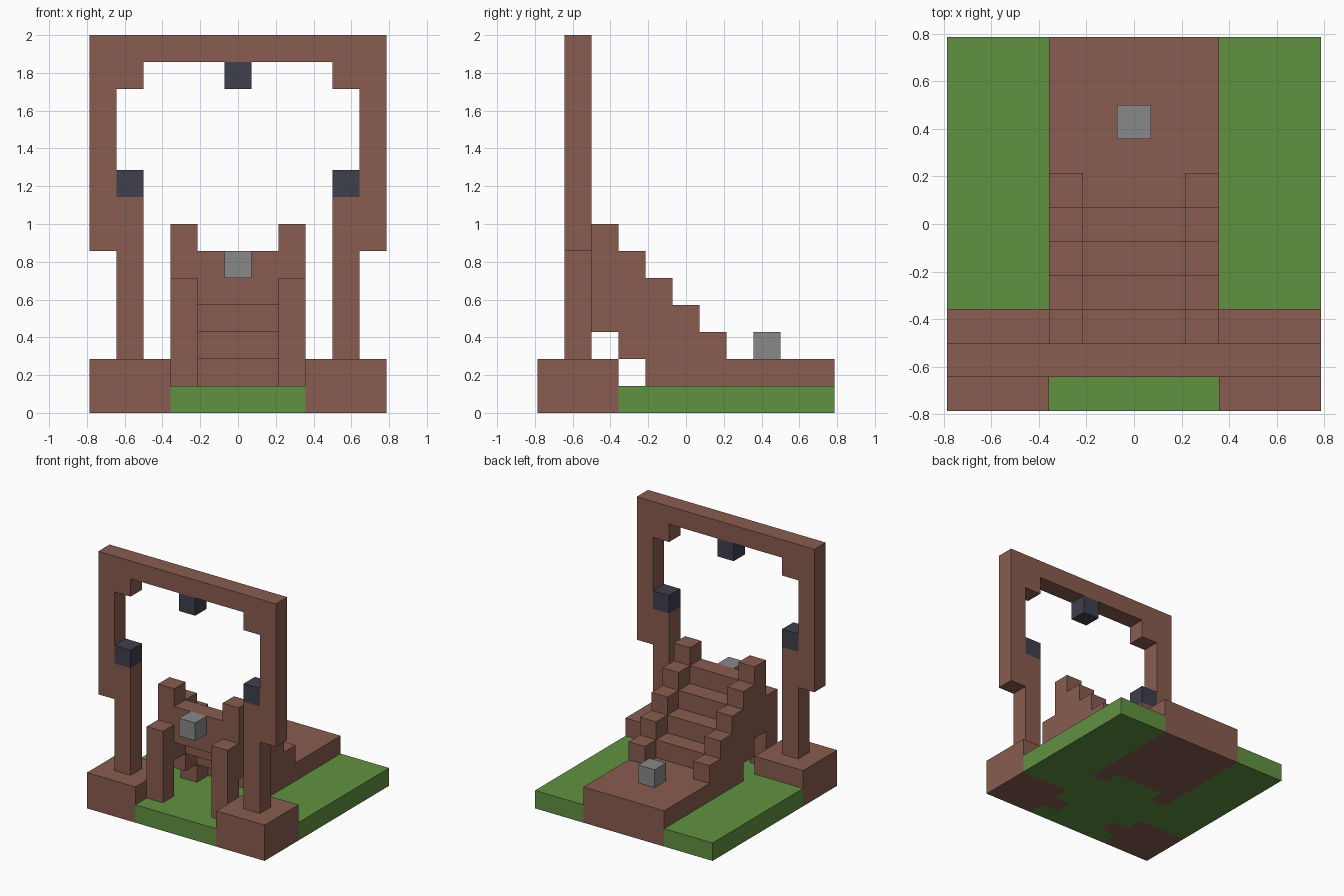
import bpy
import bmesh
from mathutils import Vector

U = 1 / 7    # one block
MID = 5.5    # half the depth, in blocks

cube = bpy.data.objects.get("Cube")
if cube:
    bpy.data.objects.remove(cube, do_unlink=True)


def material(name, color):
    m = bpy.data.materials.new(name)
    m.use_nodes = True
    m.diffuse_color = (*color, 1)
    m.node_tree.nodes["Principled BSDF"].inputs["Base Color"].default_value = (*color, 1)
    return m


BROWN = material("brown_clay", (0.25, 0.108, 0.08))
GREEN = material("grass_green", (0.118, 0.285, 0.053))
GREY = material("stone_grey", (0.25, 0.25, 0.25))
DARK = material("dark_slate", (0.05, 0.05, 0.075))


def extrude(name, outline, axis, start, end, mat):
    """Extrude a flat outline along an axis; x is centred, y and z count from 0."""
    place = {"x": lambda p, d: (d, p[0] - MID, p[1]),
             "y": lambda p, d: (p[0], d - MID, p[1]),
             "z": lambda p, d: (p[0], p[1] - MID, d)}[axis]
    shift = Vector(place((0, 0), end)) - Vector(place((0, 0), start))
    bm = bmesh.new()
    face = bm.faces.new([bm.verts.new(Vector(place(p, start)) * U) for p in outline])
    new = bmesh.ops.extrude_face_region(bm, geom=[face], use_keep_orig=True)["geom"]
    bmesh.ops.translate(bm, vec=shift * U,
                        verts=[v for v in new if isinstance(v, bmesh.types.BMVert)])
    bmesh.ops.recalc_face_normals(bm, faces=bm.faces)
    mesh = bpy.data.meshes.new(name)
    bm.to_mesh(mesh)
    bm.free()
    mesh.materials.append(mat)
    obj = bpy.data.objects.new(name, mesh)
    bpy.context.collection.objects.link(obj)
    return obj


def box(name, x, y, z, mat):
    corners = [(x[0], y[0]), (x[1], y[0]), (x[1], y[1]), (x[0], y[1])]
    return extrude(name, corners, "z", z[0], z[1], mat)


def mirrored(half):
    return half + [(-a, b) for a, b in reversed(half)]


def stair_profile(top, bottom):
    """Side outline of a flight that falls one block per step onto the platform."""
    upper, lower = [], []
    y = 2
    while top > 2:
        upper += [(y, top), (y + 1, top)]
        y, top = y + 1, top - 1
    upper += [(y, 2), (11, 2), (11, 0)]
    y = 2
    while bottom > 0:
        lower += [(y, bottom), (y + 1, bottom)]
        y, bottom = y + 1, bottom - 1
    lower.append((y, 0))
    return upper + lower[::-1]


# Grass slab, notched around the stairs, posts and plinths
extrude("grass_floor", mirrored([
    (2.5, 0), (2.5, 1), (1.5, 1), (1.5, 2), (2.5, 2), (2.5, 3), (5.5, 3),
    (5.5, 11), (2.5, 11), (2.5, 5), (1.5, 5), (1.5, 6)]), "z", 0, 1, GREEN)

# Gateway frame
extrude("gate_frame", mirrored([
    (5.5, 14), (5.5, 6), (4.5, 6), (4.5, 2), (3.5, 2), (3.5, 8), (4.5, 8),
    (4.5, 12), (3.5, 12), (3.5, 13)]), "y", 1, 2, BROWN)
box("top_lamp", (-0.5, 0.5), (1, 2), (12, 13), DARK)

# Stairs and platform
extrude("stair_flight", stair_profile(6, 4), "x", -1.5, 1.5, BROWN)

# Paired parts
for side, s in (("left", 1), ("right", -1)):
    def span(a, b):
        return sorted((s * a, s * b))
    box(side + "_plinth", span(2.5, 5.5), (0, 3), (0, 2), BROWN)
    box(side + "_lamp", span(3.5, 4.5), (1, 2), (8, 9), DARK)
    box(side + "_front_post", span(1.5, 2.5), (1, 2), (0, 5), BROWN)
    extrude(side + "_stair_rail", stair_profile(7, 3), "x", *span(1.5, 2.5), BROWN)

# Stone blocks
box("front_stone", (-0.5, 0.5), (1, 2), (5, 6), GREY)
box("platform_stone", (-0.5, 0.5), (8, 9), (2, 3), GREY)
